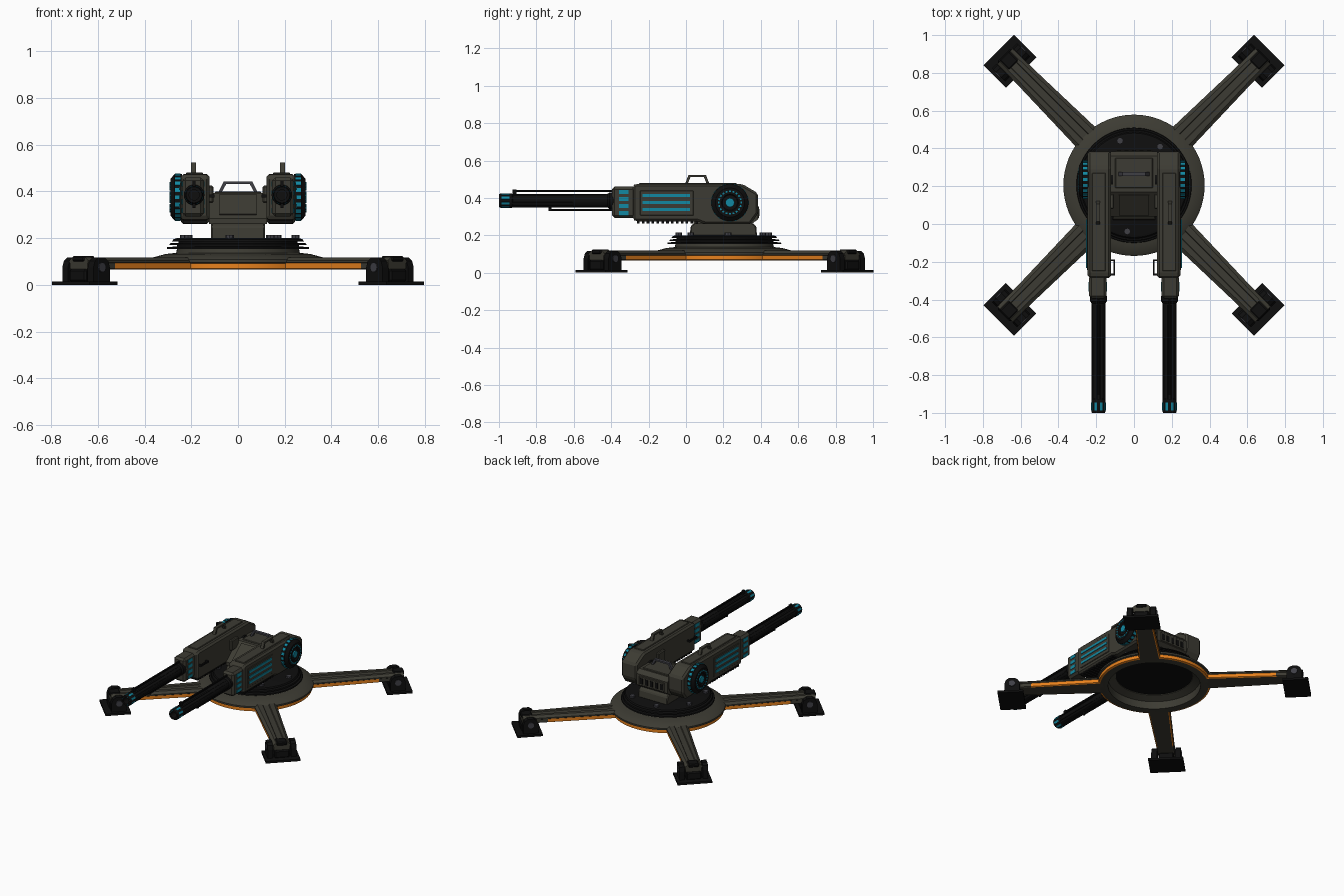
import bpy, bmesh, math
from mathutils import Matrix, Vector

if "Cube" in bpy.data.objects:
    bpy.data.objects.remove(bpy.data.objects["Cube"])

def mat(name, r, g, b):
    m = bpy.data.materials.new(name)
    m.diffuse_color = (r, g, b, 1)
    m.use_nodes = True
    m.node_tree.nodes["Principled BSDF"].inputs["Base Color"].default_value = m.diffuse_color
    return m

OLIVE = mat("olive grey", 0.046, 0.044, 0.033)
BLACK = mat("black metal", 0.0045, 0.0045, 0.0045)
TEAL = mat("teal glow", 0.006, 0.25, 0.36)
ORANGE = mat("orange trim", 0.80, 0.22, 0.012)
STEEL = mat("steel grey", 0.05, 0.05, 0.06)

T = Matrix.Translation
CY = 0.205                      # y of the turret's turning axis
BASE = T((0, CY, 0))

def finish(bm, name, mats, matrix=Matrix(), smooth=False):
    bmesh.ops.remove_doubles(bm, verts=bm.verts, dist=1e-6)
    bmesh.ops.recalc_face_normals(bm, faces=bm.faces)
    me = bpy.data.meshes.new(name)
    bm.to_mesh(me)
    bm.free()
    for m in mats:
        me.materials.append(m)
    me.transform(matrix)
    ob = bpy.data.objects.new(name, me)
    bpy.context.collection.objects.link(ob)
    if smooth:
        bpy.ops.object.select_all(action='DESELECT')
        ob.select_set(True)
        bpy.context.view_layer.objects.active = ob
        bpy.ops.object.shade_smooth_by_angle(angle=math.radians(30))
    return ob

def bevel(bm, w):
    if w:
        bmesh.ops.bevel(bm, geom=bm.edges[:], offset=w, segments=1, affect='EDGES')

def boxes(name, items, m, w=0, matrix=Matrix()):
    """items: (matrix, size) pairs joined into one object"""
    bm = bmesh.new()
    for mx, s in items:
        bmesh.ops.create_cube(bm, size=1, matrix=mx @ Matrix.Diagonal((*s, 1)))
    bevel(bm, w)
    return finish(bm, name, [m], matrix)

def box(name, x, y, z, m, w=0, matrix=Matrix()):
    c = Vector((sum(x) / 2, sum(y) / 2, sum(z) / 2))
    return boxes(name, [(T(c), (abs(x[1] - x[0]), y[1] - y[0], z[1] - z[0]))], m, w, matrix)

def extrude_x(name, pts, x0, x1, m, w=0, matrix=Matrix()):
    """yz outline pushed from x0 to x1"""
    bm = bmesh.new()
    a = [bm.verts.new((x0, y, z)) for y, z in pts]
    b = [bm.verts.new((x1, y, z)) for y, z in pts]
    bm.faces.new(a)
    bm.faces.new(b)
    n = len(pts)
    for i in range(n):
        bm.faces.new((a[i], a[(i + 1) % n], b[(i + 1) % n], b[i]))
    bmesh.ops.recalc_face_normals(bm, faces=bm.faces)
    bevel(bm, w)
    return finish(bm, name, [m], matrix)

def lathe(name, prof, mats, matrix=Matrix(), seg=24, rule=None, smooth=True):
    """closed (radius, height) outline turned round z"""
    bm = bmesh.new()
    n = len(prof)
    rings = [[bm.verts.new((r * math.cos(k * math.tau / seg), r * math.sin(k * math.tau / seg), h))
              for r, h in prof] for k in range(seg)]
    for k in range(seg):
        a, b = rings[k], rings[(k + 1) % seg]
        for i in range(n):
            j = (i + 1) % n
            if prof[i][0] == 0 and prof[j][0] == 0:
                continue
            vs = [a[i], a[j]] + ([b[j]] if prof[j][0] else []) + ([b[i]] if prof[i][0] else [])
            f = bm.faces.new(vs)
            if rule:
                f.material_index = rule(i)
    for r in rings[1:]:          # weld the points on the axis
        for i, p in enumerate(prof):
            if p[0] == 0:
                r[i].co = rings[0][i].co
    return finish(bm, name, mats, matrix, smooth)

def rod(name, r, h0, h1, m, matrix, seg=24):
    return lathe(name, [(0, h0), (r, h0), (r, h1), (0, h1)], [m], matrix, seg)

ALONG_Y = Matrix.Rotation(math.radians(90), 4, 'X')     # z -> -y

# Base ring with orange trim
lathe("base_ring", [(0.30, 0.066), (0.352, 0.066), (0.364, 0.07), (0.364, 0.092), (0.374, 0.096),
                    (0.374, 0.108), (0.362, 0.118), (0.31, 0.132), (0.265, 0.137), (0.26, 0.158),
                    (0.25, 0.158), (0.25, 0.14), (0.30, 0.12)],
      [OLIVE, ORANGE], BASE, 64, lambda i: 1 if i in (1, 2) else 0)

# Finned black turntable
lathe("turntable", [(0, 0.145), (0.255, 0.145), (0.255, 0.154), (0.305, 0.154), (0.303, 0.162), (0.262, 0.164),
                    (0.262, 0.170), (0.294, 0.170), (0.291, 0.178), (0.255, 0.180), (0.255, 0.186),
                    (0.282, 0.186), (0.276, 0.195), (0.262, 0.20), (0, 0.20)], [BLACK], BASE, 64)
for k in range(7):
    a = math.radians(56) + k * math.tau / 7
    rod("turntable_bolt", 0.018, 0.195, 0.214, STEEL, BASE @ T((0.247 * math.cos(a), 0.247 * math.sin(a), 0)), 8)

# Four legs and feet
def leg(matrix):
    bm = bmesh.new()
    rows = []
    for r, w in ((0.325, 0.074), (0.80, 0.060), (0.965, 0.057)):
        half = [(w - 0.012, 0.066), (w - 0.004, 0.070), (w - 0.004, 0.093), (w, 0.096), (w, 0.104),
                (w - 0.018, 0.118), (0.022, 0.118), (0.018, 0.112)]
        sec = half + [(-t, z) for t, z in reversed(half)]
        rows.append([bm.verts.new((r, t, z)) for t, z in sec])
    n = len(rows[0])
    for a, b in zip(rows, rows[1:]):
        for i in range(n):
            j = (i + 1) % n
            f = bm.faces.new((a[i], a[j], b[j], b[i]))
            zc = f.calc_center_median().z
            if a is rows[0] and 0.067 < zc < 0.094:
                f.material_index = 1
    bm.faces.new(rows[0])
    bm.faces.new(rows[-1])
    finish(bm, "leg", [OLIVE, ORANGE], matrix)

for k in range(4):
    M = BASE @ Matrix.Rotation(math.radians(45 + 90 * k), 4, 'Z')
    leg(M)
    box("foot_plate", (0.845, 1.013), (-0.114, 0.114), (0, 0.015), BLACK, 0, M)
    box("foot_block", (0.87, 0.975), (-0.05, 0.05), (0.012, 0.068), BLACK, 0.008, M)
    for s in (-1, 1):
        # lug outline is in the leg's radial/height plane, so turn it a quarter
        Q = M @ T((0.92, s * 0.077, 0)) @ Matrix.Rotation(math.radians(90), 4, 'Z')
        extrude_x("foot_lug", [(-0.05, 0.01), (0.05, 0.01), (0.05, 0.075), (0.04, 0.103), (0.02, 0.117),
                               (-0.02, 0.117), (-0.04, 0.103), (-0.05, 0.075)], -0.017, 0.017, BLACK, 0, Q)
        rod("foot_pivot", 0.021, 0, 0.02, STEEL,
            M @ T((0.92, s * 0.08, 0.075)) @ Matrix.Rotation(-s * math.radians(90), 4, 'X'), 12)
    box("leg_end_cap", (0.90, 0.972), (-0.035, 0.035), (0.10, 0.124), BLACK, 0.006, M)

# Central housing
extrude_x("pedestal", [(0.02, 0.195), (0.38, 0.195), (0.375, 0.25), (0.35, 0.27), (0.05, 0.27), (0.025, 0.25)],
          -0.115, 0.115, OLIVE, 0.006)
extrude_x("housing", [(0.04, 0.26), (0.35, 0.26), (0.385, 0.285), (0.385, 0.365), (0.36, 0.393), (0.17, 0.393),
                      (0.04, 0.285)], -0.124, 0.124, OLIVE)
extrude_x("housing_front_panel", [(0.05, 0.298), (0.155, 0.385), (0.151, 0.390), (0.046, 0.303)], -0.08, 0.08, OLIVE)
box("housing_lid", (-0.10, 0.10), (0.19, 0.35), (0.39, 0.40), OLIVE, 0.004)
box("rear_panel", (-0.10, 0.10), (0.38, 0.39), (0.29, 0.355), OLIVE, 0.003)
boxes("rear_vents", [(T((x * 0.04, 0.391, 0.322)), (0.022, 0.004, 0.04)) for x in (-2, -1, 0, 1, 2)], BLACK)

def handle(name, half, z0, z1, t, m, matrix):
    pts = [(-half, z0), (-half * 0.72, z1), (half * 0.72, z1), (half, z0),
           (half - t * 1.3, z0), (half * 0.72 - t, z1 - t), (-half * 0.72 + t, z1 - t), (-half + t * 1.3, z0)]
    extrude_x(name, pts, -0.011, 0.011, m, 0, matrix)

handle("housing_handle", 0.085, 0.395, 0.443, 0.011, STEEL, T((0, 0.265, 0)) @ Matrix.Rotation(math.radians(90), 4, 'Z'))

# Twin guns
for s in (-1, 1):
    S = Matrix.Diagonal((s, 1, 1, 1))          # mirrored side is made by flipping x
    P = T((s * 0.188, 0, 0.385)) @ ALONG_Y     # barrel axis
    extrude_x("gun_body", [(-0.285, 0.285), (-0.27, 0.275), (0.06, 0.275), (0.10, 0.26), (0.345, 0.26), (0.385, 0.315),
                           (0.385, 0.425), (0.30, 0.475), (-0.27, 0.475), (-0.285, 0.465)],
              s * 0.122, s * 0.245, OLIVE, 0.012)
    box("gun_top_plate", (s * 0.15, s * 0.222), (-0.25, 0.27), (0.47, 0.481), OLIVE, 0.003)
    box("gun_front", (s * 0.146, s * 0.238), (-0.395, -0.27), (0.292, 0.46), OLIVE, 0.014)
    boxes("front_lights", [(T((s * x, -0.332, 0.318 + 0.038 * i)), (0.006, 0.05, 0.022))
                           for i in range(4) for x in (0.147, 0.238)], TEAL)
    box("side_panel", (s * 0.24, s * 0.249), (-0.245, 0.04), (0.305, 0.44), OLIVE, 0.003)
    boxes("side_strips", [(T((s * 0.25, -0.105, z)), (0.007, 0.255, 0.016)) for z in (0.338, 0.376, 0.414)], TEAL)
    boxes("belly_teeth", [(T((s * 0.185, -0.255 + 0.026 * i, 0.272)), (0.10, 0.014, 0.018)) for i in range(13)], BLACK)
    rod("trunnion", 0.05, -0.012, 0.012, BLACK,
        T((s * 0.122, 0.235, 0.35)) @ Matrix.Rotation(math.radians(90), 4, 'Y'))
    box("inner_bracket", (s * 0.105, s * 0.13), (0.08, 0.16), (0.35, 0.425), OLIVE, 0.006)
    handle("gun_handle", 0.065, 0.475, 0.523, 0.011, OLIVE, T((s * 0.19, 0.06, 0)))
    # Side wheel with teal marks
    W = T((s * 0.24, 0.235, 0.375)) @ Matrix.Rotation(s * math.radians(90), 4, 'Y')
    lathe("side_wheel", [(0, 0), (0.099, 0), (0.099, 0.032), (0.078, 0.05), (0.045, 0.05), (0.04, 0.044), (0, 0.044)],
          [BLACK], W, 32)
    rod("wheel_hub", 0.024, 0.04, 0.053, TEAL, W, 16)
    spin = [Matrix.Rotation(k * math.tau / 20, 4, 'Z') for k in range(20)]
    boxes("wheel_rim_marks", [(R @ T((0.0985, 0, 0.018)), (0.006, 0.017, 0.022)) for R in spin], TEAL, 0, W)
    boxes("wheel_face_marks", [(R @ T((0.060, 0, 0.05)), (0.009, 0.010, 0.005)) for R in spin], TEAL, 0, W)
    # Barrel, open muzzle and rods
    lathe("barrel", [(0, 0.38), (0.044, 0.38), (0.044, 0.41), (0.036, 0.42), (0.036, 0.60), (0.033, 0.61), (0.033, 0.925),
                     (0.038, 0.93), (0.038, 0.992), (0.034, 1.0), (0.022, 1.0), (0.022, 0.95), (0, 0.95)], [BLACK], P)
    spin = [Matrix.Rotation((k + 0.5) * math.tau / 8, 4, 'Z') for k in range(8)]
    boxes("barrel_ribs", [(R @ T((0.034, 0, 0.68)), (0.008, 0.010, 0.50)) for R in spin], BLACK, 0, P)
    boxes("muzzle_lights", [(R @ T((0.0365, 0, 0.966)), (0.005, 0.014, 0.042)) for R in spin], TEAL, 0, P)
    boxes("muzzle_face_marks", [(R @ T((0.029, 0, 0.999)), (0.008, 0.007, 0.002)) for R in spin], TEAL, 0, P)
    rod("upper_rod", 0.006, 0.38, 0.925, BLACK, P @ T((0, 0.052, 0)), 8)
    box("sight_post", (s * 0.188 - 0.007, s * 0.188 + 0.007), (-0.928, -0.905), (0.41, 0.446), BLACK)
    rod("lower_rod", 0.005, 0.38, 0.73, BLACK, P @ T((0, -0.05, 0)), 8)
    box("rod_stop", (s * 0.188 - 0.006, s * 0.188 + 0.006), (-0.735, -0.72), (0.33, 0.36), BLACK)
    # Thin feed pipe on the inner side
    boxes("feed_pipe", [(T((s * 0.105, -0.23, 0.38)), (0.009, 0.085, 0.012)),
                        (T((s * 0.117, -0.268, 0.38)), (0.03, 0.010, 0.012)),
                        (T((s * 0.115, -0.192, 0.38)), (0.03, 0.010, 0.012))], BLACK)
